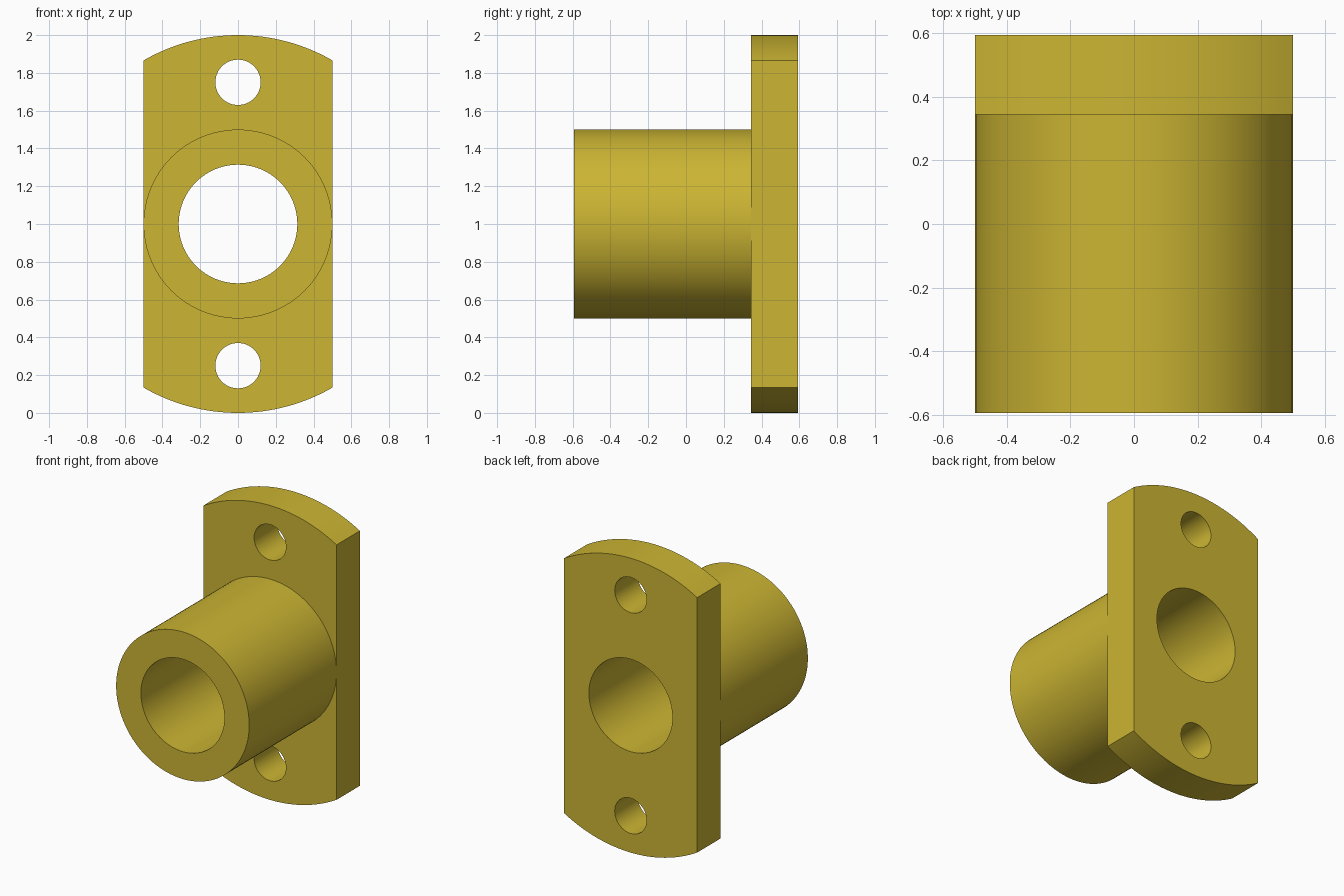
import bpy
import bmesh
from math import sin, cos, pi, tau, asin

cube = bpy.data.objects.get("Cube")
if cube:
    bpy.data.objects.remove(cube, do_unlink=True)

# Main dimensions
CENTRE_Z = 1.0
FRONT, SEAT, BACK = -0.594, 0.344, 0.594
HUB_R, BORE_R, FLANGE_R = 0.5, 0.314, 1.0
BOLT_R, BOLT_OFFSET = 0.12, 0.75
SEGMENTS = 96

brass = bpy.data.materials.new("brass yellow")
brass.use_nodes = True
COLOUR = (0.604, 0.462, 0.033, 1)
brass.diffuse_color = COLOUR
brass.node_tree.nodes["Principled BSDF"].inputs["Base Color"].default_value = COLOUR


def circle(radius, z=0.0, steps=SEGMENTS):
    return [(radius * cos(tau * i / steps), z + radius * sin(tau * i / steps))
            for i in range(steps)]


def add_loop(bm, points, y):
    """Closed loop of edges in a plane facing the front."""
    verts = [bm.verts.new((x, y, CENTRE_Z + z)) for x, z in points]
    return [bm.edges.new((v, verts[i - 1])) for i, v in enumerate(verts)]


def finish(bm, name):
    bmesh.ops.recalc_face_normals(bm, faces=bm.faces)
    mesh = bpy.data.meshes.new(name)
    bm.to_mesh(mesh)
    bm.free()
    mesh.materials.append(brass)
    obj = bpy.data.objects.new(name, mesh)
    bpy.context.collection.objects.link(obj)
    bpy.ops.object.select_all(action="DESELECT")
    obj.select_set(True)
    bpy.context.view_layer.objects.active = obj
    bpy.ops.object.shade_smooth_by_angle(angle=pi / 6)
    return obj


def extruded_plate(name, loops, y0, y1):
    """Fill an outline with holes, then give it thickness."""
    bm = bmesh.new()
    edges = [e for points in loops for e in add_loop(bm, points, y0)]
    bmesh.ops.triangle_fill(bm, edges=edges, use_beauty=True, normal=(0, -1, 0))
    new = bmesh.ops.extrude_face_region(bm, geom=bm.faces[:], use_keep_orig=True)
    verts = [g for g in new["geom"] if isinstance(g, bmesh.types.BMVert)]
    bmesh.ops.translate(bm, verts=verts, vec=(0, y1 - y0, 0))
    return finish(bm, name)


# Flange: disc with both sides cut flat, a bore and two bolt holes
half = asin(HUB_R / FLANGE_R)
top_arc = [(FLANGE_R * sin(a), FLANGE_R * cos(a))
           for a in (half - 2 * half * i / 32 for i in range(33))]
outline = top_arc + [(-x, -z) for x, z in top_arc]
extruded_plate("mounting_flange",
               [outline, circle(BORE_R),
                circle(BOLT_R, BOLT_OFFSET, 48), circle(BOLT_R, -BOLT_OFFSET, 48)],
               SEAT, BACK)

# Hub: hollow sleeve standing out from the flange
extruded_plate("hub_sleeve", [circle(HUB_R), circle(BORE_R)], FRONT, SEAT)
